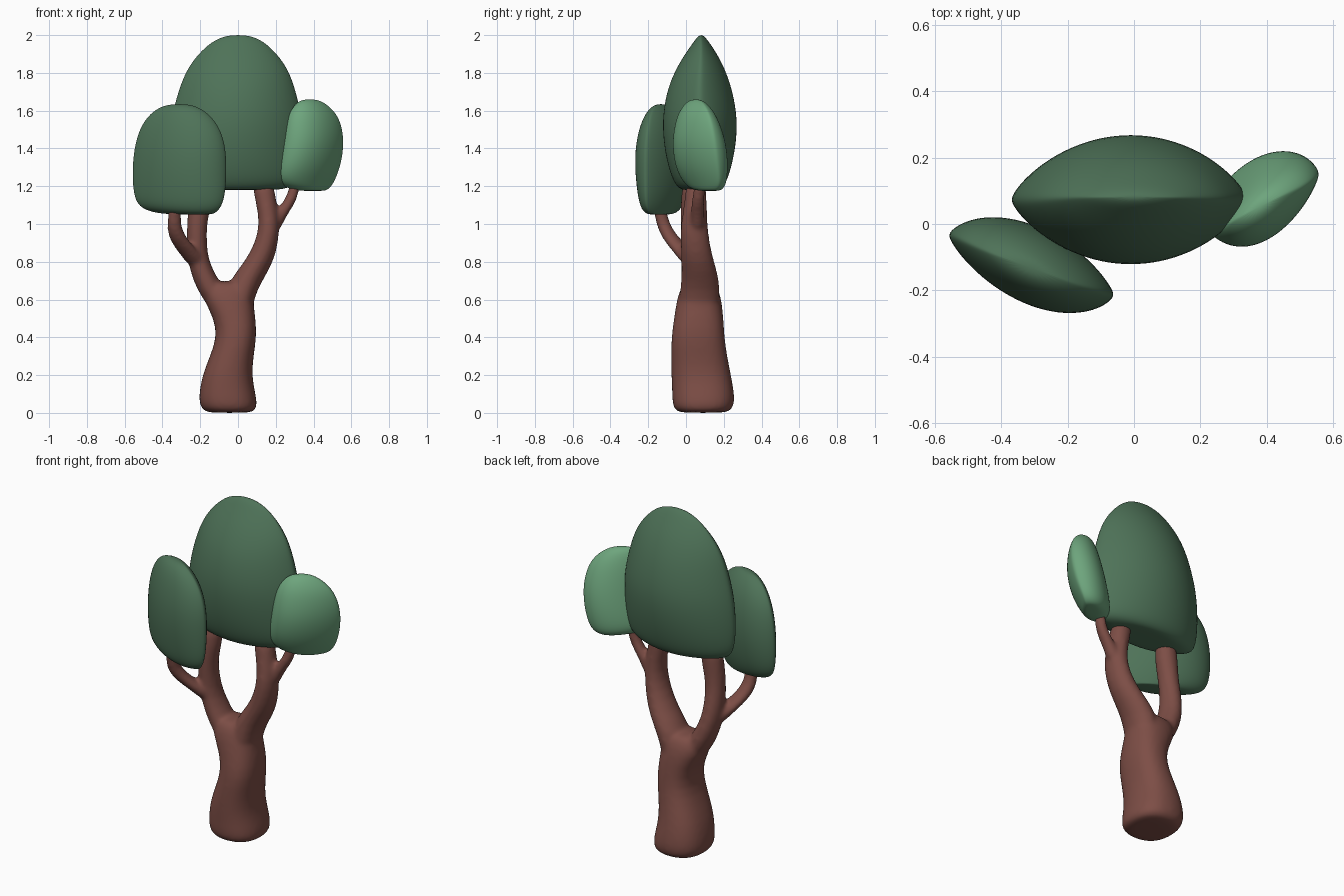
import bpy, bmesh
from math import sin, cos, pi, copysign


def material(name, rgb):
    m = bpy.data.materials.new(name)
    m.diffuse_color = (*rgb, 1)
    return m


def power(v, e):
    return copysign(abs(v) ** e, v)


def loft(bm, rows, ex=1.0, ey=1.0, slope=0.0, n=20):
    """Stack rings of (z, x0, x1, y0, y1); slope skews each ring in plan."""
    rings = []
    for z, x0, x1, y0, y1 in rows:
        ring = []
        for i in range(n):
            a = 2 * pi * i / n
            dx = (x1 - x0) / 2 * power(cos(a), ex)
            dy = (y1 - y0) / 2 * power(sin(a), ey)
            ring.append(bm.verts.new(((x0 + x1) / 2 + dx, (y0 + y1) / 2 + dx * slope + dy, z)))
        rings.append(ring)
    for a, b in zip(rings, rings[1:]):
        for i in range(n):
            j = (i + 1) % n
            bm.faces.new((a[i], a[j], b[j], b[i]))
    bm.faces.new(rings[0][::-1])
    bm.faces.new(rings[-1])


def finish(bm, name, mat, levels):
    for f in bm.faces:
        f.smooth = True
    me = bpy.data.meshes.new(name)
    bm.to_mesh(me)
    bm.free()
    me.materials.append(mat)
    ob = bpy.data.objects.new(name, me)
    bpy.context.collection.objects.link(ob)
    s = ob.modifiers.new("Subdivision", 'SUBSURF')
    s.levels = s.render_levels = levels
    return ob


def foliage(name, rows, mat, slope=0.0):
    bm = bmesh.new()
    loft(bm, rows, 1.0, 1.45, slope, 24)
    return finish(bm, name, mat, 2)


bark = material("bark", (0.205, 0.076, 0.061))
dark = material("dark_leaf", (0.077, 0.17, 0.098))
light = material("light_leaf", (0.155, 0.376, 0.205))

# Trunk with two main branches and two twigs, fused into one surface
bm = bmesh.new()
loft(bm, [(0.0, -0.15, 0.06, -0.02, 0.20), (0.01, -0.185, 0.095, -0.06, 0.24),
          (0.05, -0.21, 0.105, -0.075, 0.26), (0.12, -0.205, 0.09, -0.075, 0.255),
          (0.2, -0.19, 0.075, -0.08, 0.24), (0.3, -0.15, 0.083, -0.08, 0.22),
          (0.4, -0.113, 0.1, -0.08, 0.205), (0.5, -0.128, 0.095, -0.065, 0.2),
          (0.6, -0.185, 0.08, -0.05, 0.19), (0.66, -0.19, 0.09, -0.03, 0.17),
          (0.70, -0.16, 0.06, 0.0, 0.14)], 0.85, 0.85)
loft(bm, [(0.5, -0.11, 0.0, 0.0, 0.14), (0.6, -0.188, -0.04, -0.02, 0.15),
          (0.7, -0.24, -0.10, -0.02, 0.15), (0.8, -0.265, -0.155, -0.02, 0.13),
          (0.9, -0.275, -0.165, -0.025, 0.11), (1.0, -0.27, -0.165, -0.03, 0.09),
          (1.1, -0.265, -0.14, -0.03, 0.09), (1.25, -0.25, -0.12, -0.02, 0.1)])
loft(bm, [(0.5, -0.05, 0.08, -0.03, 0.17), (0.6, -0.07, 0.08, -0.04, 0.18),
          (0.7, -0.05, 0.13, -0.025, 0.18), (0.8, 0.035, 0.19, -0.025, 0.15),
          (0.9, 0.09, 0.213, -0.03, 0.125), (1.0, 0.113, 0.223, -0.03, 0.115),
          (1.1, 0.098, 0.205, -0.01, 0.11), (1.25, 0.06, 0.19, 0.0, 0.11)])
loft(bm, [(0.76, -0.25, -0.15, 0.0, 0.1), (0.84, -0.31, -0.19, -0.06, 0.06),
          (0.91, -0.365, -0.26, -0.12, -0.02), (0.98, -0.38, -0.3, -0.155, -0.075),
          (1.05, -0.372, -0.3, -0.17, -0.1), (1.15, -0.36, -0.29, -0.18, -0.11)], n=12)
loft(bm, [(0.95, 0.14, 0.22, 0.02, 0.1), (1.03, 0.165, 0.25, 0.02, 0.1),
          (1.1, 0.225, 0.3, 0.025, 0.1), (1.16, 0.265, 0.325, 0.035, 0.1),
          (1.27, 0.28, 0.335, 0.05, 0.11)], n=12)
trunk = finish(bm, "trunk", bark, 1)
r = trunk.modifiers.new("Fuse", 'REMESH')
r.mode = 'VOXEL'
r.voxel_size = 0.011
r.use_smooth_shade = True
s = trunk.modifiers.new("Blend", 'SMOOTH')
s.factor = 0.5
s.iterations = 10

# Large central crown, ridged along the top
foliage("main_crown", [
    (1.18, -0.17, 0.15, 0.0, 0.15), (1.183, -0.28, 0.25, -0.03, 0.18),
    (1.21, -0.345, 0.31, -0.06, 0.21), (1.28, -0.37, 0.335, -0.09, 0.237),
    (1.4, -0.375, 0.345, -0.118, 0.265), (1.55, -0.36, 0.345, -0.13, 0.277),
    (1.7, -0.32, 0.31, -0.105, 0.25), (1.8, -0.282, 0.276, -0.065, 0.216),
    (1.88, -0.23, 0.226, -0.02, 0.178), (1.95, -0.16, 0.158, 0.03, 0.132),
    (1.985, -0.1, 0.1, 0.055, 0.106), (2.0, -0.04, 0.04, 0.074, 0.088)], dark)

# Lower left crown, skewed towards the front
foliage("left_crown", [
    (1.05, -0.3, -0.15, -0.18, -0.1), (1.055, -0.44, -0.12, -0.20, -0.07),
    (1.09, -0.53, -0.085, -0.22, -0.04), (1.16, -0.556, -0.065, -0.235, -0.015),
    (1.28, -0.563, -0.058, -0.25, 0.003), (1.4, -0.552, -0.062, -0.25, 0.0),
    (1.5, -0.525, -0.09, -0.232, -0.02), (1.57, -0.48, -0.14, -0.208, -0.05),
    (1.615, -0.425, -0.2, -0.18, -0.085), (1.635, -0.36, -0.26, -0.15, -0.115)],
    dark, -0.36)

# Lighter right crown, leaning and skewed towards the back
foliage("right_crown", [
    (1.175, 0.35, 0.45, 0.09, 0.16), (1.18, 0.29, 0.475, 0.05, 0.18),
    (1.21, 0.21, 0.505, 0.01, 0.195), (1.28, 0.205, 0.535, -0.03, 0.203),
    (1.36, 0.22, 0.555, -0.05, 0.203), (1.45, 0.238, 0.562, -0.055, 0.19),
    (1.54, 0.255, 0.545, -0.04, 0.16), (1.6, 0.277, 0.51, -0.02, 0.13),
    (1.645, 0.31, 0.455, 0.01, 0.095), (1.66, 0.35, 0.41, 0.04, 0.065)],
    light, 0.5)
